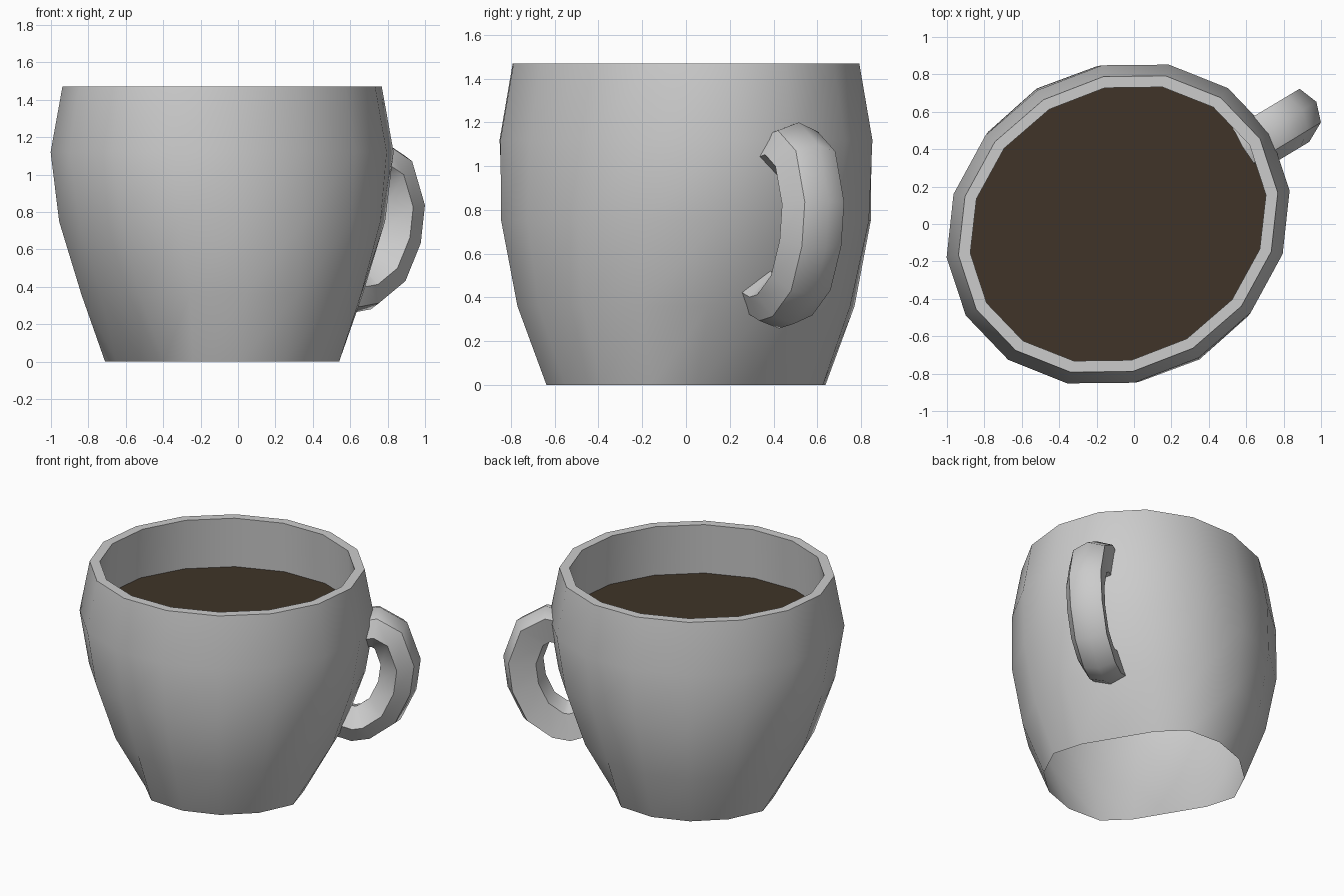
import bpy
from math import cos, sin, pi, radians
from mathutils import Vector

if "Cube" in bpy.data.objects:
    bpy.data.objects.remove(bpy.data.objects["Cube"])

CENTRE = Vector((-0.085, 0, 0))
AXIS = radians(31)                      # direction the handle points in
U = Vector((cos(AXIS), sin(AXIS), 0))
V = Vector((-sin(AXIS), cos(AXIS), 0))
SIDES = 16


def ring(a, b, z, limit=9.0):
    """16-sided ellipse, long axis along the handle, cut flat at +-limit on that axis."""
    pts = []
    for i in range(SIDES):
        t = 2 * pi * i / SIDES
        u = max(-limit, min(limit, a * cos(t)))
        pts.append(CENTRE + U * u + V * b * sin(t) + Vector((0, 0, z)))
    return pts


def loft(name, rings, cap_start=False, cap_end=False):
    """Skin a list of equal-sized rings into one smooth-by-angle object."""
    n = len(rings[0])
    verts = [p for r in rings for p in r]
    faces = [(k * n + i, k * n + (i + 1) % n, (k + 1) * n + (i + 1) % n, (k + 1) * n + i)
             for k in range(len(rings) - 1) for i in range(n)]
    if cap_start:
        faces.append(tuple(reversed(range(n))))
    if cap_end:
        faces.append(tuple(range(len(verts) - n, len(verts))))
    mesh = bpy.data.meshes.new(name)
    mesh.from_pydata(verts, [], faces)
    obj = bpy.data.objects.new(name, mesh)
    bpy.context.collection.objects.link(obj)
    bpy.ops.object.select_all(action='DESELECT')
    obj.select_set(True)
    bpy.context.view_layer.objects.active = obj
    bpy.ops.object.shade_smooth_by_angle(angle=radians(40))
    return obj


# Cup body: open base with flattened ends, outer wall, flat rim, inner wall down to the drink
drink_ring = (0.84, 0.73, 1.12)
profile = [(0.645, 0.645, 0, 0.51), (0.755, 0.785, 0.36), (0.89, 0.845, 0.75),
           (0.95, 0.835, 1.12), (0.885, 0.775, 1.47), (0.82, 0.715, 1.47), drink_ring]
loft("cup_body", [ring(*p) for p in profile])

# Drink surface
drink = loft("coffee_surface", [ring(*drink_ring)], cap_end=True)
brown = bpy.data.materials.new("coffee_brown")
brown.diffuse_color = (0.05, 0.034, 0.021, 1)
brown.use_nodes = True
brown.node_tree.nodes["Principled BSDF"].inputs["Base Color"].default_value = brown.diffuse_color
drink.data.materials.append(brown)

# Handle: slightly twisted six-sided section swept along a path in the handle plane
path = [Vector(p) for p in [(0.80, 1.07), (0.96, 1.10), (1.08, 1.03), (1.148, 0.83),
                            (1.125, 0.65), (1.04, 0.47), (0.90, 0.37), (0.81, 0.355),
                            (0.64, 0.41)]]
section = [(-0.045, -0.14), (0.06, -0.083), (0.095, 0.024),
           (0.055, 0.13), (-0.115, 0.095), (-0.155, -0.024)]
rings = []
for k, p in enumerate(path):
    before = (p - path[k - 1] if k else path[1] - p).normalized()
    after = (path[k + 1] - p).normalized() if k < len(path) - 1 else before
    t = (before + after).normalized()
    outward = Vector((-t.y, t.x)) / t.dot(before)
    rings.append([CENTRE + U * (p.x + n * outward.x) + V * (v - 0.01)
                  + Vector((0, 0, p.y + n * outward.y)) for n, v in reversed(section)])
loft("handle", rings, cap_start=True, cap_end=True)
